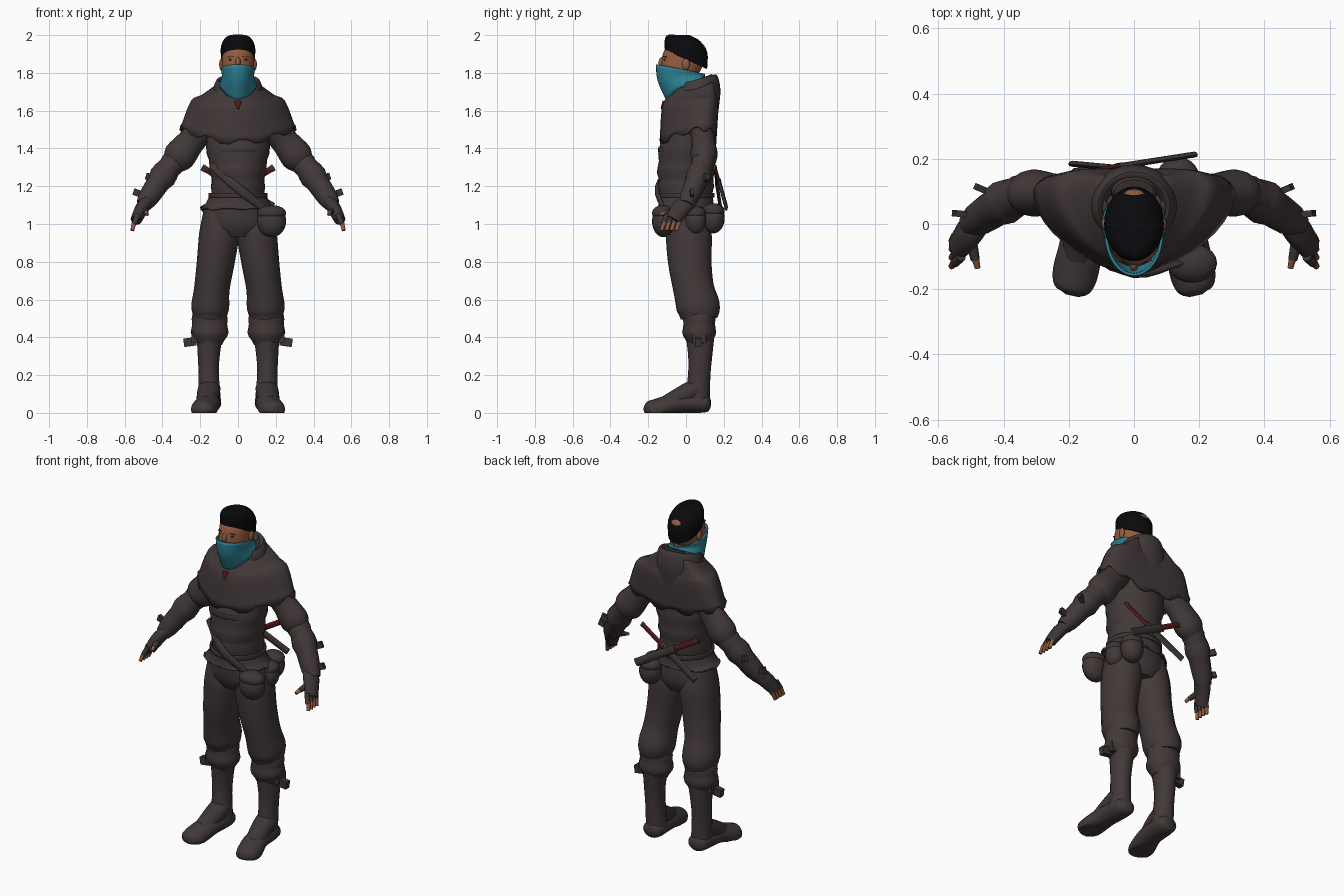
import bpy, bmesh, math
from mathutils import Vector, Matrix

cube = bpy.data.objects.get("Cube")
if cube:
    bpy.data.objects.remove(cube, do_unlink=True)


def material(name, red, green, blue):
    mat = bpy.data.materials.new(name)
    mat.use_nodes = True
    color = (red, green, blue, 1)
    mat.diffuse_color = color
    mat.node_tree.nodes["Principled BSDF"].inputs["Base Color"].default_value = color
    return mat


CLOTH = material("dark_brown_cloth", .055, .04, .04)
LEATHER = material("dark_grey_leather", .048, .036, .036)
SKIN = material("skin", .3, .11, .05)
HAIR = material("black_hair", .003, .003, .004)
TEAL = material("teal_scarf", .025, .22, .3)
RED = material("dark_red_grip", .1, .01, .01)
BROW = material("dark_brown_brow", .06, .025, .015)


def finish(name, bm, mat, mirror=False, thickness=0, smooth=True):
    bmesh.ops.recalc_face_normals(bm, faces=bm.faces)
    mesh = bpy.data.meshes.new(name)
    bm.to_mesh(mesh)
    bm.free()
    mesh.materials.append(mat)
    part = bpy.data.objects.new(name, mesh)
    bpy.context.collection.objects.link(part)
    if mirror:
        part.modifiers.new("mirror", "MIRROR").use_mirror_merge = False
    if thickness:
        part.modifiers.new("thickness", "SOLIDIFY").thickness = thickness
    bpy.context.view_layer.objects.active = part
    part.select_set(True)
    if smooth:
        bpy.ops.object.shade_smooth_by_angle(angle=math.radians(50))
    part.select_set(False)


def spline(points, steps=4):
    """Smooth curve through a few control points."""
    rows = [Vector(p) for p in points]
    rows = [rows[0] * 2 - rows[1], *rows, rows[-1] * 2 - rows[-2]]
    out = []
    for a, b, c, d in zip(rows, rows[1:], rows[2:], rows[3:]):
        for k in range(steps):
            t = k / steps
            curve = (a * 2 - b * 5 + c * 4 - d) * t + (b * 3 - a - c * 3 + d) * t * t
            out.append(b + (c - a + curve) * t / 2)
    return out + [rows[-2]]


def bridge(loops, cap):
    bm = bmesh.new()
    rows = [[bm.verts.new(p) for p in loop] for loop in loops]
    for low, high in zip(rows, rows[1:]):
        for i in range(len(low)):
            bm.faces.new((low[i - 1], low[i], high[i], high[i - 1]))
    if cap:
        bm.faces.new(rows[0])
        bm.faces.new(rows[-1])
    return bm


def circle(sides):
    angles = [math.tau * i / sides for i in range(sides)]
    return [(math.cos(a), math.sin(a)) for a in angles]


def mix(pair, t):
    return pair[0] + (pair[1] - pair[0]) * t


def body(name, rings, mat, sides=32, cap=True, thickness=0, lift=(0, 0), tilt=(0, 0),
         drop=0, jag=0, bow=0, folds=0):
    """Level rings (z, y, half width, half depth), bent up at the sides or down in front."""
    loops = []
    rows = spline(rings)
    for k, (z, y, wide, deep) in enumerate(rows):
        t = k / (len(rows) - 1)
        puff = 1 + .03 * math.sin(folds * math.tau * t)
        loop = []
        for i, (c, s) in enumerate(circle(sides)):
            h = z + mix(lift, t) * c * c + mix(tilt, t) * s + drop * t * t * max(0, -s) ** 4
            if k == 0 and i // 2 % 2:
                h += jag
            loop.append((wide * puff * c, y + deep * puff * s + bow * c * c, h))
        loops.append(loop)
    finish(name, bridge(loops, cap), mat, thickness=thickness)


def limb(name, path, mat, sides=16, depth=1, up=(0, 1, 0), mirror=True, folds=0):
    """Tube along points (x, y, z, radius), kept above the floor."""
    rows = spline(path)
    spots = [row.xyz for row in rows]
    loops = []
    for k, row in enumerate(rows):
        along = (spots[min(k + 1, len(rows) - 1)] - spots[max(k - 1, 0)]).normalized()
        deep = Vector(up)
        deep = (deep - along * deep.dot(along)).normalized()
        wide = along.cross(deep)
        radius = row.w * (1 + .07 * math.sin(folds * math.tau * k / len(rows)))
        loop = [spots[k] + (wide * c + deep * s * depth) * radius for c, s in circle(sides)]
        loops.append([(p.x, p.y, max(p.z, 0)) for p in loop])
    finish(name, bridge(loops, True), mat, mirror)


def ball(name, center, radii, mat, mirror=False):
    bm = bmesh.new()
    place = Matrix.Translation(center) @ Matrix.Diagonal((*radii, 1))
    bmesh.ops.create_uvsphere(bm, u_segments=20, v_segments=12, radius=1, matrix=place)
    finish(name, bm, mat, mirror)


def box_pair(name, center, size, mat, turn=0, yaw=0):
    bm = bmesh.new()
    place = (Matrix.Translation(center) @ Matrix.Rotation(yaw, 4, "Z")
             @ Matrix.Rotation(turn, 4, "Y") @ Matrix.Diagonal((*size, 1)))
    bmesh.ops.create_cube(bm, size=1, matrix=place)
    finish(name, bm, mat, mirror=True, smooth=False)


# Head, face and hair
body("head", [(1.72, -.05, .05, .05), (1.8, -.03, .08, .1), (1.89, -.01, .086, .115),
              (1.94, 0, .075, .1), (1.98, 0, .04, .05)], SKIN)
body("neck", [(1.6, .01, .07, .07), (1.8, 0, .06, .06)], SKIN)
body("hair", [(1.87, 0, .09, .112), (1.94, 0, .09, .113), (1.985, -.01, .065, .085),
              (2, -.01, .03, .03)], HAIR, tilt=(-.05, 0))
ball("ear", (.088, 0, 1.845), (.012, .02, .03), SKIN, mirror=True)
ball("nose", (0, -.125, 1.855), (.014, .02, .03), SKIN)
ball("eye", (.035, -.11, 1.87), (.015, .01, .005), BROW, mirror=True)
box_pair("eyebrow", (.037, -.112, 1.885), (.036, .01, .005), BROW, turn=.1, yaw=.3)

# Scarf over the lower face
body("face_scarf", [(1.82, -.03, .09, .13), (1.78, -.025, .086, .125), (1.735, 0, .1, .1)],
     TEAL, cap=False, thickness=.008, tilt=(-.025, .045), drop=-.05)
limb("shirt_point", [(0, -.115, 1.65, .018), (0, -.132, 1.61, .006)], RED, depth=.5, mirror=False)

# Shoulder cape with ragged hem, and lowered hood
body("shoulder_cape", [(1.42, .01, .31, .15), (1.6, .02, .25, .15), (1.66, .025, .19, .135),
                       (1.75, .04, .1, .09)], CLOTH, sides=40, cap=False, thickness=.012,
     lift=(.075, 0), jag=.025, bow=.08)
body("hood", [(1.58, .06, .14, .11), (1.7, .06, .135, .122), (1.765, .055, .11, .105),
              (1.72, .04, .09, .08)], CLOTH, cap=False, tilt=(0, .04))
limb("hood_tip", [(0, .1, 1.78, .06), (0, .125, 1.7, .09), (0, .13, 1.53, .02)], CLOTH,
     depth=.65, mirror=False)

# Torso: folded tunic, belts, skirt and hips
body("tunic", [(1.1, 0, .155, .14), (1.2, 0, .14, .145), (1.3, 0, .152, .15),
               (1.45, .01, .17, .14), (1.6, .03, .16, .1)], CLOTH, folds=5)
body("tunic_skirt", [(1.08, 0, .2, .15), (1.11, 0, .17, .145), (1.16, 0, .148, .14)], CLOTH,
     cap=False, thickness=.01, jag=.012)
for name, z, deep in (("waist_belt", 1.14, .15), ("chest_belt", 1.38, .148)):
    body(name, [(z, 0, .157, deep), (z + .025, 0, .157, deep)], LEATHER, cap=False, thickness=.01)
limb("cross_strap", [(-.14, -.08, 1.31, .02), (0, -.153, 1.19, .025), (.14, -.12, 1.08, .02)],
     LEATHER, depth=.5, mirror=False)
body("pelvis", [(.93, .015, .1, .1), (1, .01, .18, .13), (1.14, 0, .15, .13)], CLOTH)

# Trouser legs, knee cuffs, boots and feet
limb("trouser_leg", [(.095, .01, 1.08, .085), (.1, .015, .95, .105), (.118, .02, .8, .1),
                     (.138, .04, .66, .094), (.147, .065, .56, .1), (.15, .07, .5, .085)],
     CLOTH, depth=1.15)
limb("knee_cuff", [(.15, .07, .54, .08), (.15, .07, .45, .1), (.15, .07, .36, .07)], CLOTH,
     depth=.9, folds=2)
limb("boot_shaft", [(.15, .075, .42, .07), (.155, .075, .3, .058), (.155, .07, .2, .054),
                    (.15, .06, .06, .06)], CLOTH, depth=1.1)
limb("foot", [(.15, .13, .05, .03), (.15, .1, .05, .06), (.16, -.05, .05, .066),
              (.18, -.15, .02, .07), (.186, -.2, .02, .055), (.19, -.22, .02, .02)], CLOTH,
     depth=.8, up=(0, 0, 1))
limb("instep", [(.152, .06, .13, .06), (.158, 0, .1, .06), (.17, -.1, .05, .05)], LEATHER,
     depth=.9, up=(0, 0, 1))
box_pair("calf_knife", (.255, .065, .375), (.065, .035, .045), LEATHER, turn=.15)
box_pair("calf_buckle", (.23, .07, .4), (.03, .07, .06), LEATHER)

# Arms: puffed sleeve, banded forearm and gloved hand
limb("sleeve", [(.16, .07, 1.55, .07), (.23, .09, 1.46, .078), (.31, .095, 1.36, .08),
                (.36, .09, 1.3, .06)], CLOTH, depth=.85, folds=2)
limb("forearm", [(.33, .095, 1.34, .06), (.4, .065, 1.25, .068), (.5, 0, 1.1, .045)], CLOTH,
     depth=.95, folds=3)
limb("palm", [(.48, .01, 1.12, .035), (.51, -.03, 1.08, .036), (.54, -.07, 1.02, .03)], LEATHER,
     depth=1.4)
box_pair("upper_arm_blade", (.45, .1, 1.24), (.08, .02, .035), LEATHER, turn=-.35, yaw=.4)
box_pair("lower_arm_blade", (.52, .03, 1.16), (.07, .02, .035), LEATHER, turn=-.35, yaw=.1)
for i in range(4):
    y = -.1 + i * .026
    limb("finger_glove", [(.53, y, 1.05, .015), (.55, y - .02, 1, .014)], LEATHER, sides=8)
    limb("finger_tip", [(.55, y - .015, 1.01, .012), (.56, y - .03, .965, .01)], SKIN, sides=8)
limb("thumb_glove", [(.505, -.03, 1.08, .02), (.487, -.11, 1.06, .014)], LEATHER, sides=8, up=(0, 0, 1))
limb("thumb_tip", [(.488, -.1, 1.065, .012), (.48, -.135, 1.05, .009)], SKIN, sides=8, up=(0, 0, 1))

# Belt pouches on the left hip, each with a flap
for name, center, radii in (("front_pouch", (.178, -.12, 1.015), (.077, .06, .085)),
                            ("side_pouch", (.18, .05, 1.02), (.05, .055, .075)),
                            ("back_pouch", (.135, .145, 1.03), (.065, .06, .08))):
    wide, deep, tall = radii
    ball(name, center, radii, CLOTH)
    ball(name + "_flap", Vector(center) + Vector((0, 0, tall / 2)), (wide, deep, tall / 2), LEATHER)

# Crossed daggers behind the waist
for name, top, tip in (("upper_dagger", (-.19, .155, 1.3), (.185, .213, 1.09)),
                       ("lower_dagger", (.19, .15, 1.3), (-.19, .185, 1.07))):
    for part, start, end, radius, mat in (("pommel", 0, .04, .018, LEATHER), ("grip", .03, .38, .016, RED),
                                          ("guard", .37, .41, .026, LEATHER), ("sheath", .4, 1, .023, LEATHER)):
        ends = [(*Vector(top).lerp(Vector(tip), t), radius) for t in (start, end)]
        limb(name + "_" + part, ends, mat, sides=8, depth=.4, mirror=False)
